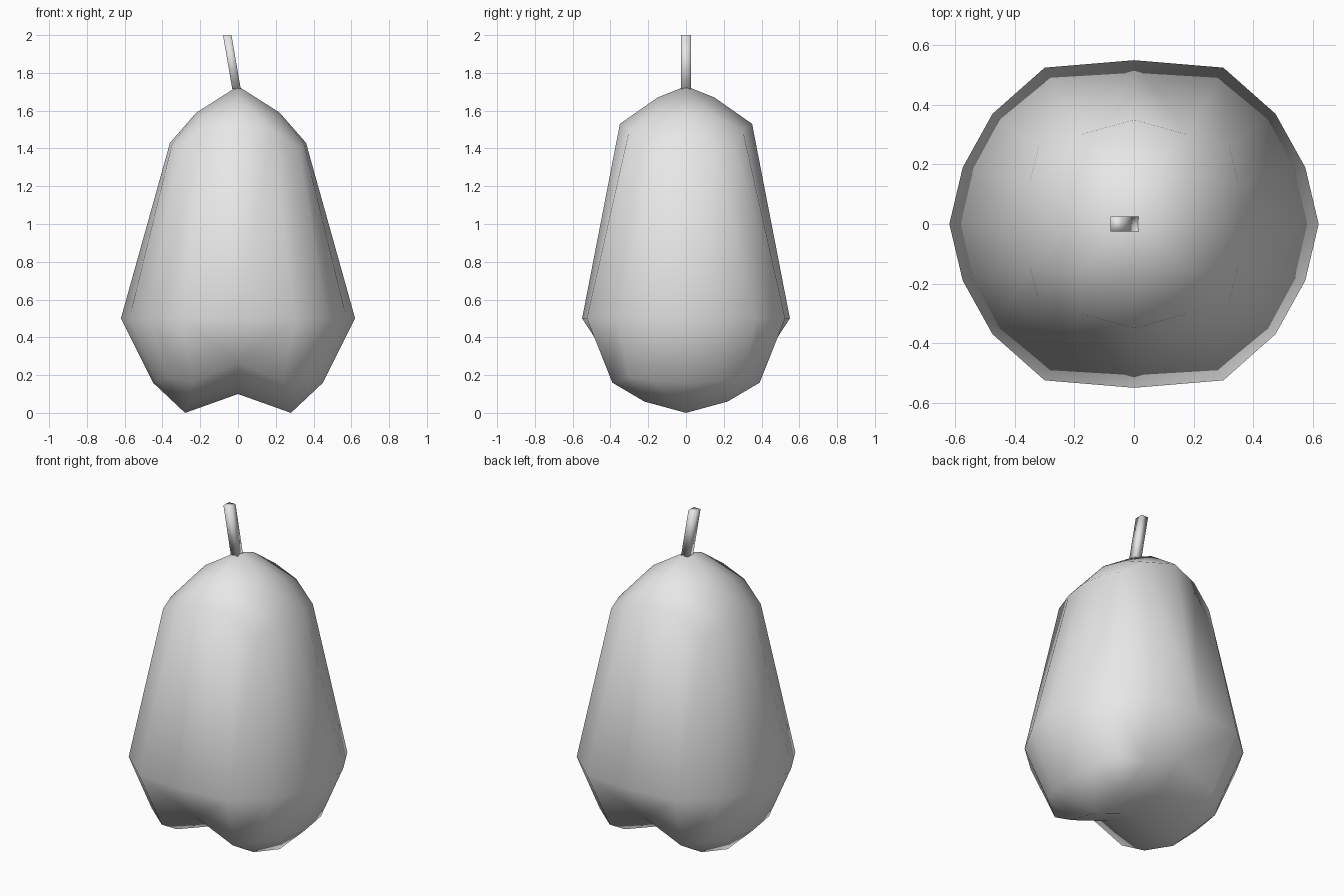
import bpy
import bmesh
from mathutils import Vector

cube = bpy.data.objects.get("Cube")
if cube:
    bpy.data.objects.remove(cube, do_unlink=True)

# One plain grey for the whole model
grey = bpy.data.materials.new("light grey")
grey.use_nodes = True
colour = (0.8, 0.8, 0.8, 1)
grey.diffuse_color = colour
grey.node_tree.nodes["Principled BSDF"].inputs["Base Color"].default_value = colour


def finish(bm, name):
    """Turn a bmesh into a named, smooth-shaded object."""
    bmesh.ops.recalc_face_normals(bm, faces=bm.faces)
    for face in bm.faces:
        face.smooth = True
    mesh = bpy.data.meshes.new(name)
    bm.to_mesh(mesh)
    bm.free()
    mesh.materials.append(grey)
    obj = bpy.data.objects.new(name, mesh)
    bpy.context.collection.objects.link(obj)
    return obj


def cap(bm, rows):
    """Fill a three by three patch; return its outer rim from the x to the y axis."""
    grid = [[bm.verts.new(p) for p in row] for row in rows]
    for j in range(2):
        for i in range(2):
            bm.faces.new((grid[j][i], grid[j][i + 1],
                          grid[j + 1][i + 1], grid[j + 1][i]))
    return [grid[0][2], grid[1][2], grid[2][2], grid[2][1], grid[2][0]]


# Fruit body: one quarter, mirrored across both axes
bm = bmesh.new()
crown = cap(bm, [
    [(0, 0, 1.73), (.22, 0, 1.59), (.36, 0, 1.43)],
    [(0, .15, 1.67), (.19, .15, 1.57), (.35, .14, 1.42)],
    [(0, .35, 1.53), (.18, .3, 1.5), (.32, .26, 1.4)],
])
# Underside with a groove between two lobes
base = cap(bm, [
    [(0, 0, .1), (.28, 0, 0), (.45, 0, .16)],
    [(0, .22, .15), (.26, .22, .06), (.43, .18, .17)],
    [(0, .4, .27), (.24, .39, .16), (.37, .3, .19)],
])
outline = [(.62, 0), (.575, .19), (.475, .37), (.3, .525), (0, .55)]
belly = [bm.verts.new((x, y, .5)) for x, y in outline]
for upper, lower in ((crown, belly), (belly, base)):
    for i in range(len(belly) - 1):
        bm.faces.new((upper[i], lower[i], lower[i + 1], upper[i + 1]))
# The quarter is open, so orient it by its crown before mirroring
body = finish(bm, "fruit_body")
if body.data.polygons[0].normal.z < 0:
    body.data.flip_normals()
mirror = body.modifiers.new("Mirror", "MIRROR")
mirror.use_axis = (True, True, False)
mirror.use_clip = True
mirror.merge_threshold = 0.001

# Stem: a square rod leaning towards the right
bm = bmesh.new()
bmesh.ops.create_cube(bm, size=1)
foot, tip = Vector((-.008, 0, 1.715)), Vector((-.057, 0, 2))
for v in bm.verts:
    centre = tip if v.co.z > 0 else foot
    v.co = centre + Vector((v.co.x * .045, v.co.y * .052, 0))
finish(bm, "stem")
